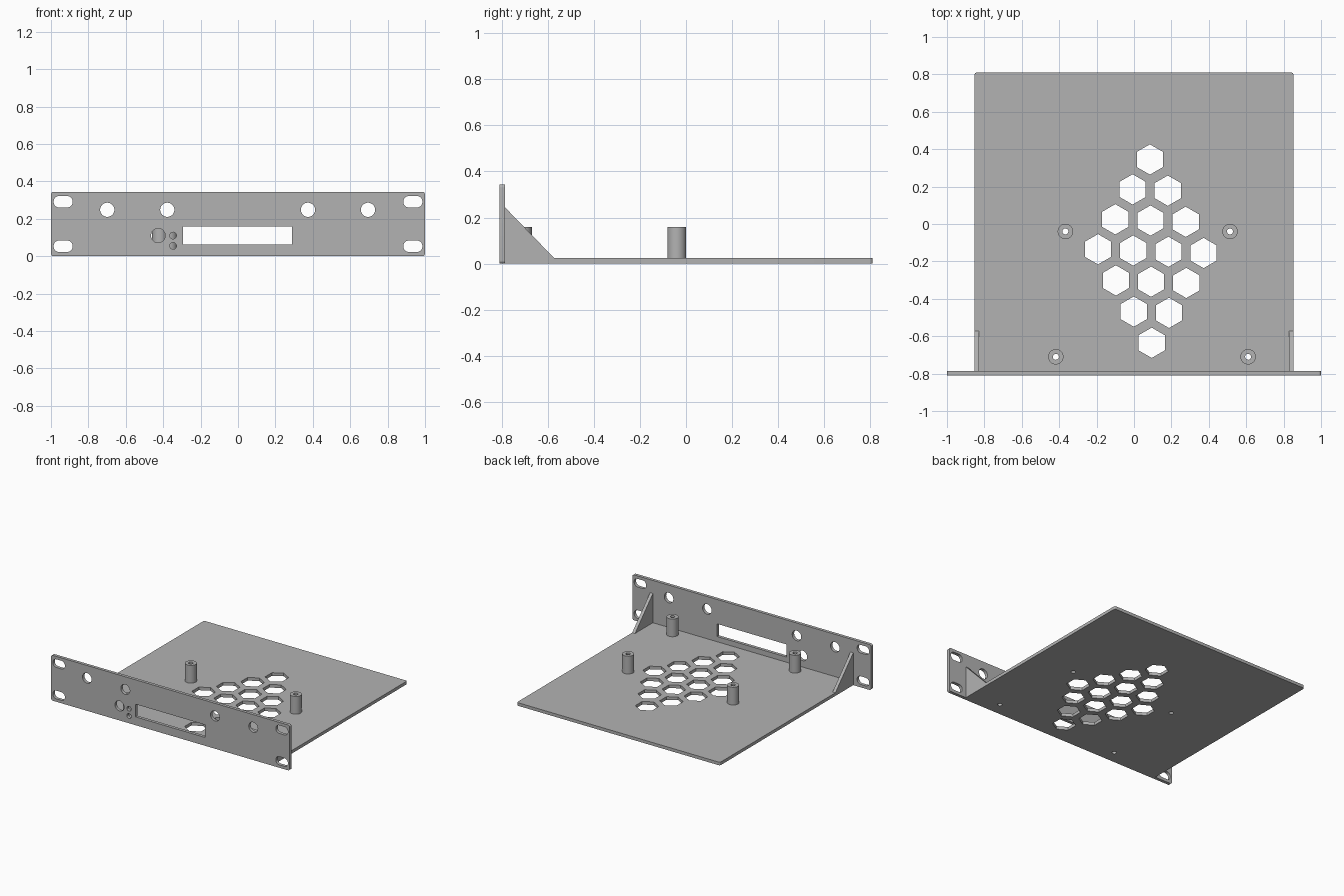
import bpy, bmesh, math

if "Cube" in bpy.data.objects:
    bpy.data.objects.remove(bpy.data.objects["Cube"])

T = 0.0236            # sheet thickness
H = 0.344             # panel height
Y0, Y1 = -0.81, 0.81  # front and back limits

grey = bpy.data.materials.new("plain grey")
grey.diffuse_color = (0.45, 0.45, 0.45, 1)
grey.use_nodes = True
grey.node_tree.nodes["Principled BSDF"].inputs["Base Color"].default_value = grey.diffuse_color


def polygon(cx, cy, r, n=40, turn=0.0):
    return [(cx + r * math.cos(turn + 2 * math.pi * i / n),
             cy + r * math.sin(turn + 2 * math.pi * i / n)) for i in range(n)]


def rounded(x0, x1, y0, y1, r, n=8):
    """Rectangle outline with rounded corners (a slot when r is half the height)."""
    pts = []
    corners = [(x1 - r, y1 - r), (x0 + r, y1 - r), (x0 + r, y0 + r), (x1 - r, y0 + r)]
    for k, (cx, cy) in enumerate(corners):
        for i in range(n + 1):
            a = math.pi / 2 * (k + i / n)
            pts.append((cx + r * math.cos(a), cy + r * math.sin(a)))
    return pts


def sheet(name, outlines, depth, location, rotation=(0, 0, 0)):
    """Extrude an outline with holes, centred on its own plane."""
    curve = bpy.data.curves.new(name, 'CURVE')
    curve.dimensions = '2D'
    curve.fill_mode = 'BOTH'
    curve.extrude = depth / 2
    for pts in outlines:
        s = curve.splines.new('POLY')
        s.points.add(len(pts) - 1)
        for p, (x, y) in zip(s.points, pts):
            p.co = (x, y, 0, 1)
        s.use_cyclic_u = True
    ob = bpy.data.objects.new(name, curve)
    bpy.context.collection.objects.link(ob)
    ob.location, ob.rotation_euler = location, rotation
    bpy.ops.object.select_all(action='DESELECT')
    ob.select_set(True)
    bpy.context.view_layer.objects.active = ob
    bpy.ops.object.convert(target='MESH')
    ob = bpy.context.object
    bm = bmesh.new()
    bm.from_mesh(ob.data)
    bmesh.ops.remove_doubles(bm, verts=bm.verts, dist=1e-5)
    bmesh.ops.recalc_face_normals(bm, faces=bm.faces)
    bm.to_mesh(ob.data)
    bm.free()
    ob.data.materials.clear()
    ob.data.materials.append(grey)
    bpy.ops.object.shade_smooth_by_angle(angle=math.radians(30))
    return ob


# Front panel: rack slots, connector holes, display window, button and lamp holes
panel = [rounded(-1, 1, 0, H, 0.014)]
for x in (-0.935, 0.935):
    for z in (0.053, 0.291):
        panel.append(rounded(x - 0.051, x + 0.051, z - 0.031, z + 0.031, 0.0305))
panel += [polygon(x, 0.248, 0.038) for x in (-0.699, -0.378, 0.374, 0.695)]
panel.append([(-0.294, 0.063), (0.289, 0.063), (0.289, 0.159), (-0.294, 0.159)])
panel.append(polygon(-0.427, 0.11, 0.038))
panel += [polygon(-0.347, z, 0.018, 24) for z in (0.11, 0.055)]
sheet("front_panel", panel, T, (0, Y0 + T / 2, 0), (math.pi / 2, 0, 0))

# Floor tray: rounded back corners, honeycomb vents and screw holes
posts = [(-0.367, -0.04), (0.513, -0.04), (-0.418, -0.71), (0.61, -0.71)]
W, R = 0.852, 0.012
back = rounded(-W, W, 0, Y1, R)[:18]          # the two back corners only
floor = [back + [(-W, Y0 + T), (W, Y0 + T)]]
for i in range(4):
    for j in range(4):
        floor.append(polygon(0.085 - 0.0925 * i + 0.0957 * j,
                             0.345 - 0.16 * i - 0.1667 * j, 0.081, 6, math.pi / 2))
floor += [polygon(x, y, 0.016, 24) for x, y in posts]
sheet("floor_tray", floor, T, (0, 0, T / 2))

# Hollow standoffs
for x, y in posts:
    sheet("standoff", [polygon(0, 0, 0.041), polygon(0, 0, 0.016, 24)],
          0.158 - T, (x, y, (0.158 + T) / 2))

# Triangular side gussets
for side in (-1, 1):
    sheet("side_gusset", [[(Y0 + T, T), (-0.572, T), (Y0 + T, 0.245)]], T,
          (side * (W - T / 2), 0, 0), (math.pi / 2, 0, math.pi / 2))
